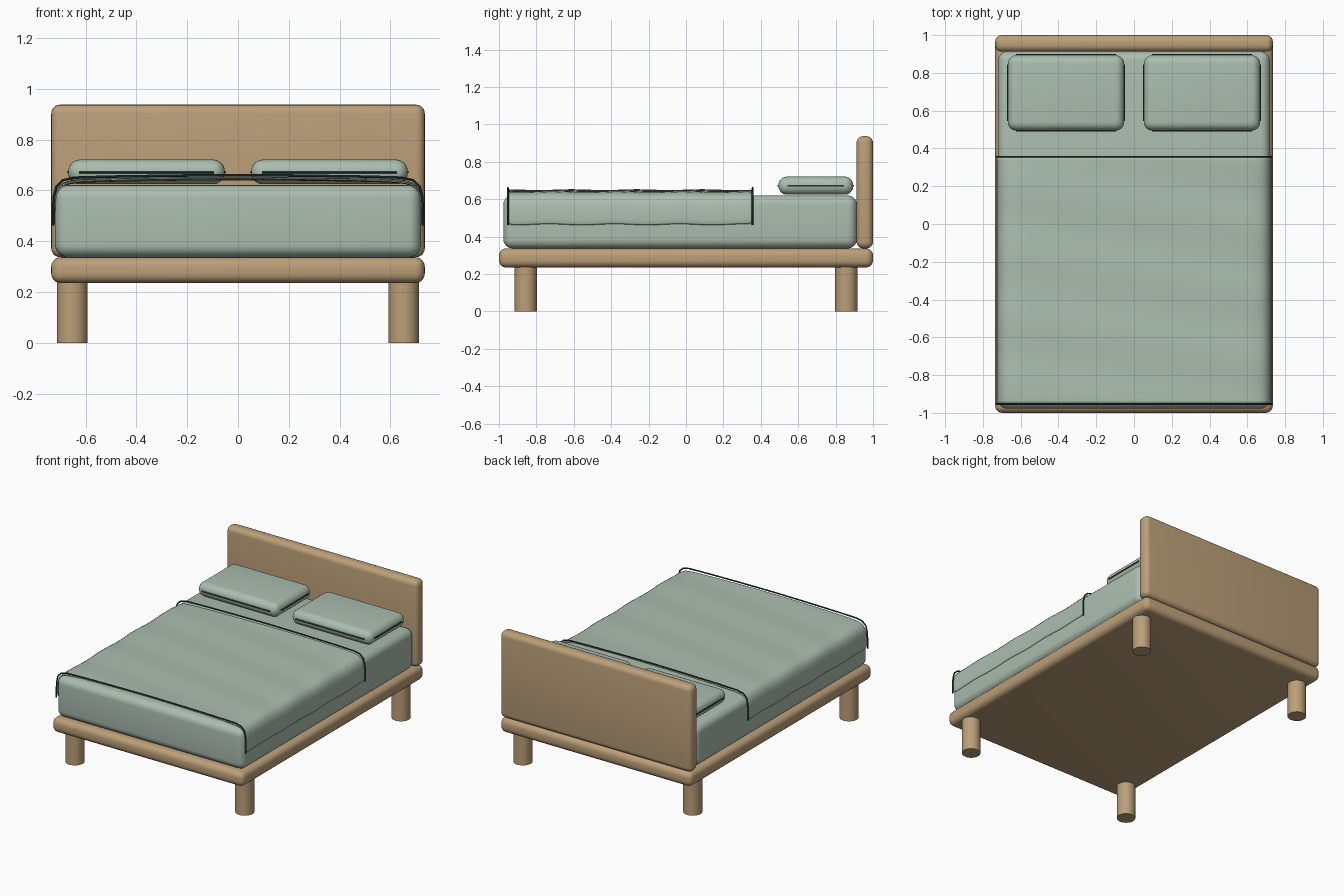
import bpy, bmesh, math

if "Cube" in bpy.data.objects:
    bpy.data.objects.remove(bpy.data.objects["Cube"])


def material(name, color):
    m = bpy.data.materials.new(name)
    m.diffuse_color = (*color, 1)
    m.use_nodes = True
    m.node_tree.nodes["Principled BSDF"].inputs["Base Color"].default_value = m.diffuse_color
    return m


WOOD = material("oak wood", (0.50, 0.35, 0.19))
LINEN = material("sage linen", (0.41, 0.51, 0.43))
TRIM = material("dark green trim", (0.03, 0.06, 0.04))


def finish(ob, name, mat):
    ob.name = name
    ob.data.materials.clear()
    ob.data.materials.append(mat)
    bpy.ops.object.select_all(action='DESELECT')
    ob.select_set(True)
    bpy.context.view_layer.objects.active = ob
    bpy.ops.object.shade_smooth_by_angle(angle=math.radians(40))
    return ob


def rounded_box(name, lo, hi, radius, mat, segments=5):
    bpy.ops.mesh.primitive_cube_add(size=1)
    ob = bpy.context.object
    for v in ob.data.vertices:
        v.co = [a + (c + 0.5) * (b - a) for a, b, c in zip(lo, hi, v.co)]
    bm = bmesh.new()
    bm.from_mesh(ob.data)
    bmesh.ops.bevel(bm, geom=bm.edges[:], offset=radius, segments=segments,
                    profile=0.5, affect='EDGES')
    bm.to_mesh(ob.data)
    bm.free()
    return finish(ob, name, mat)


def piping(name, points, radius):
    cu = bpy.data.curves.new(name, 'CURVE')
    cu.dimensions = '3D'
    cu.bevel_depth = radius
    cu.bevel_resolution = 2
    cu.use_fill_caps = True
    sp = cu.splines.new('POLY')
    sp.points.add(len(points) - 1)
    for p, co in zip(sp.points, points):
        p.co = (*co, 1)
    ob = bpy.data.objects.new(name, cu)
    bpy.context.collection.objects.link(ob)
    bpy.ops.object.select_all(action='DESELECT')
    ob.select_set(True)
    bpy.context.view_layer.objects.active = ob
    bpy.ops.object.convert(target='MESH')
    return finish(bpy.context.object, name, TRIM)


# Wooden frame and headboard
rounded_box("bed_frame", (-0.735, -1, 0.235), (0.735, 1, 0.337), 0.038, WOOD)
rounded_box("headboard", (-0.735, 0.912, 0.337), (0.735, 1, 0.937), 0.035, WOOD)

# Four round legs
for sx, side in ((-1, "left"), (1, "right")):
    for sy, end in ((-1, "front"), (1, "back")):
        bpy.ops.mesh.primitive_cylinder_add(vertices=32, radius=0.06, depth=0.26,
                                            location=(sx * 0.652, sy * 0.857, 0.13))
        finish(bpy.context.object, f"leg_{end}_{side}", WOOD)

# Mattress
rounded_box("mattress", (-0.72, -0.977, 0.337), (0.72, 0.914, 0.62), 0.05, LINEN, 6)

# Blanket: draped cross-section swept along the bed with gentle ripples
half = [(0.724, 0.462), (0.724, 0.52), (0.721, 0.565), (0.711, 0.603),
        (0.685, 0.627), (0.64, 0.637), (0.5, 0.641), (0.25, 0.645)]
section = [(-x, z) for x, z in half] + [(0, 0.647)] + half[::-1]
Y0, Y1, ROWS = -0.952, 0.356, 40
bm = bmesh.new()
rows = []
for j in range(ROWS + 1):
    y = Y0 + (Y1 - Y0) * j / ROWS
    rows.append([bm.verts.new((x, y, z + 0.003 * math.sin(18 * y + 3 * x)))
                 for x, z in section])
for a, b in zip(rows, rows[1:]):
    for i in range(len(section) - 1):
        bm.faces.new((a[i], a[i + 1], b[i + 1], b[i]))
me = bpy.data.meshes.new("blanket")
bm.to_mesh(me)
bm.free()
blanket = bpy.data.objects.new("blanket", me)
bpy.context.collection.objects.link(blanket)
finish(blanket, "blanket", LINEN)
solid = blanket.modifiers.new("thickness", 'SOLIDIFY')
solid.thickness = 0.009
solid.offset = 0
sub = blanket.modifiers.new("soften", 'SUBSURF')
sub.levels = sub.render_levels = 1

# Dark piping along both blanket ends
for y, end in ((Y0, "foot"), (Y1, "head")):
    piping(f"blanket_piping_{end}",
           [(x * 1.005, y, z + 0.013 * min(1, (z - 0.462) / 0.15)) for x, z in section], 0.005)

# Pillows with seams on all four sides
for s, side in ((-1, "left"), (1, "right")):
    cx, cy, hx, hy, z = s * 0.36, 0.694, 0.308, 0.2, 0.672
    rounded_box(f"pillow_{side}", (cx - hx, cy - hy, 0.624), (cx + hx, cy + hy, 0.721),
                0.046, LINEN, 6)
    for t, pos in ((-1, "a"), (1, "b")):
        piping(f"pillow_{side}_long_seam_{pos}",
               [(cx - 0.265, cy + t * hy, z), (cx + 0.265, cy + t * hy, z)], 0.005)
        piping(f"pillow_{side}_short_seam_{pos}",
               [(cx + t * hx, cy - 0.15, z), (cx + t * hx, cy + 0.15, z)], 0.005)
